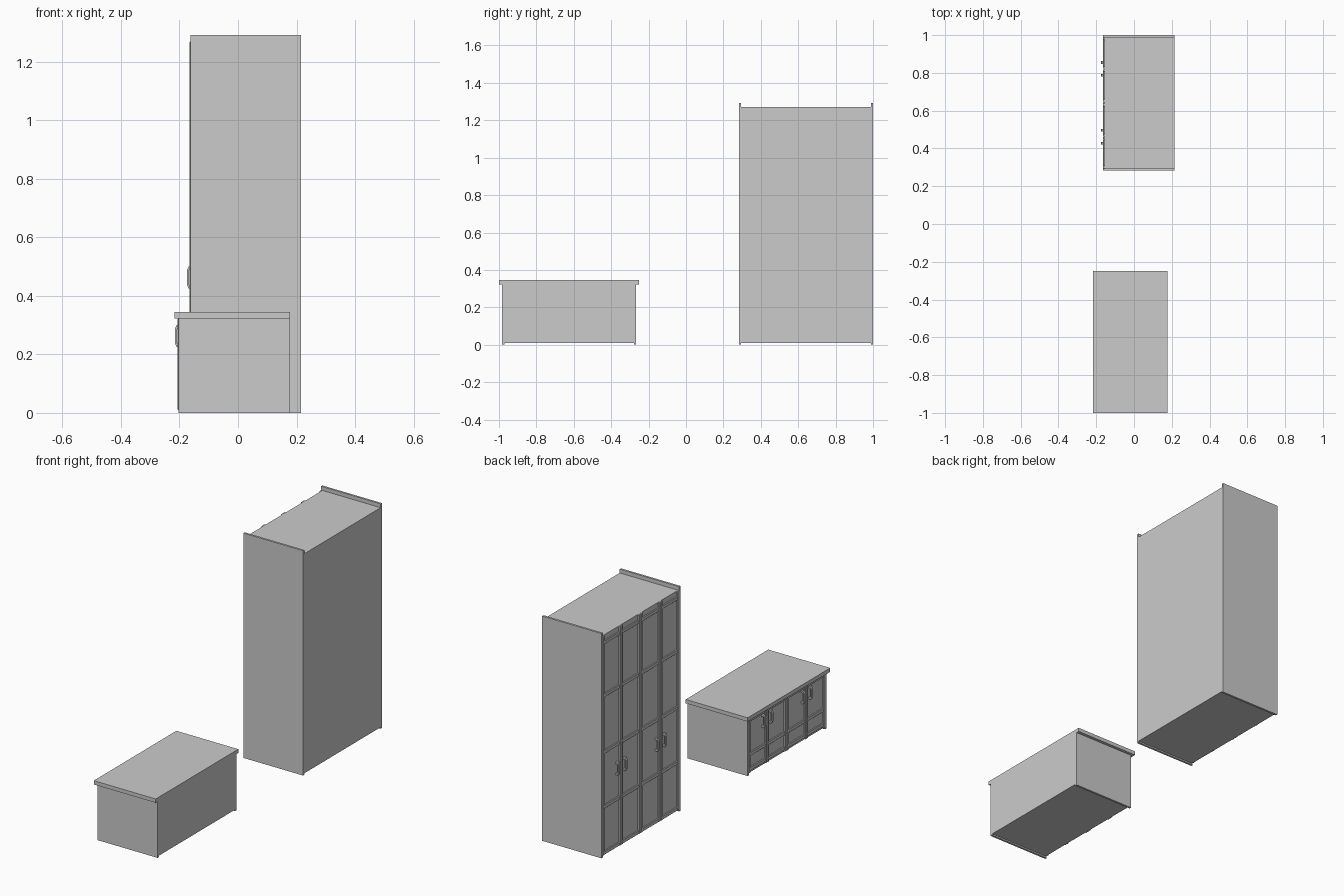
import bpy, bmesh
from mathutils import Vector

if "Cube" in bpy.data.objects:
    bpy.data.objects.remove(bpy.data.objects["Cube"])


def box(name, x, y, z, bevel=0.0):
    """Axis-aligned box from (min, max) ranges."""
    bm = bmesh.new()
    bmesh.ops.create_cube(bm, size=1)
    for v in bm.verts:
        v.co = Vector([(r[0] + r[1]) / 2 + c * (r[1] - r[0]) for c, r in zip(v.co, (x, y, z))])
    me = bpy.data.meshes.new(name)
    bm.to_mesh(me)
    bm.free()
    ob = bpy.data.objects.new(name, me)
    bpy.context.collection.objects.link(ob)
    if bevel:
        m = ob.modifiers.new("edge", 'BEVEL')
        m.width, m.segments = bevel, 1
    return ob


def handle(name, x_face, x_out, y, z0, z1, w=0.014, t=0.006):
    """Bracket handle with clipped corners, extruded across its width."""
    c = 0.012
    outer = [(x_face, z0), (x_out + 0.005, z0), (x_out, z0 + c),
             (x_out, z1 - c), (x_out + 0.005, z1), (x_face, z1)]
    inner = [(x_face, z1 - 0.011), (x_out + 0.005 + t * 0.5, z1 - 0.011), (x_out + t, z1 - c - 0.004),
             (x_out + t, z0 + c + 0.004), (x_out + 0.005 + t * 0.5, z0 + 0.011), (x_face, z0 + 0.011)]
    bm = bmesh.new()
    face = bm.faces.new([bm.verts.new((px, y - w / 2, pz)) for px, pz in outer + inner])
    ext = bmesh.ops.extrude_face_region(bm, geom=[face])
    bmesh.ops.translate(bm, vec=(0, w, 0), verts=[g for g in ext["geom"] if isinstance(g, bmesh.types.BMVert)])
    bmesh.ops.recalc_face_normals(bm, faces=bm.faces)
    me = bpy.data.meshes.new(name)
    bm.to_mesh(me)
    bm.free()
    bpy.context.collection.objects.link(bpy.data.objects.new(name, me))


def cabinet(tag, xf, xb, y0, y1, body_top, side_top, rails, handle_z):
    """Carcass with side panels and four framed doors facing -x."""
    s = 0.012                      # side panel thickness
    panel = xf + 0.009             # recessed door panel plane
    mid, q = (y0 + y1) / 2, (y1 - y0) / 4
    box(tag + "_carcass", (panel, xb), (y0 + s, y1 - s), (0.008, body_top))
    for n, a in (("near", y0), ("far", y1 - s)):
        box(f"{tag}_side_{n}", (xf + 0.002, xb), (a, a + s), (0, side_top))
    # door stiles: one pair at each joint, single ones at the outer edges
    g, w = 0.0015, 0.014
    stiles = [(y0 + s, y0 + s + w), (y1 - s - w, y1 - s)]
    for c, ww in ((mid - q, 0.012), (mid, 0.018), (mid + q, 0.012)):
        stiles += [(c - g - ww, c - g), (c + g, c + g + ww)]
    for i, r in enumerate(stiles):
        box(f"{tag}_stile_{i}", (xf, panel + 0.002), r, (0.01, body_top), 0.002)
    # door rails
    for d in range(4):
        a = y0 + q * d
        for i, z in enumerate(rails):
            box(f"{tag}_rail_{d}_{i}", (xf + 0.002, panel + 0.002),
                (a + 0.012, a + q - 0.012), (z - 0.01, z + 0.01), 0.002)
    # handles on either side of each door-pair joint
    for j, c in enumerate((mid - q, mid + q)):
        for k in (-1, 1):
            handle(f"{tag}_handle_{j}_{k}", panel + 0.001, xf - 0.009, c + k * 0.034, *handle_z)


# tall wardrobe and low chest
cabinet("wardrobe", -0.165, 0.215, 0.283, 1.0, 1.27, 1.292,
        (0.02, 0.285, 0.6, 0.925, 1.23), (0.425, 0.5))
cabinet("chest", -0.206, 0.177, -0.983, -0.267, 0.323, 0.323,
        (0.03, 0.115, 0.313), (0.225, 0.3))

# overhanging worktop on the chest
box("chest_top", (-0.217, 0.177), (-1.0, -0.25), (0.323, 0.345))
